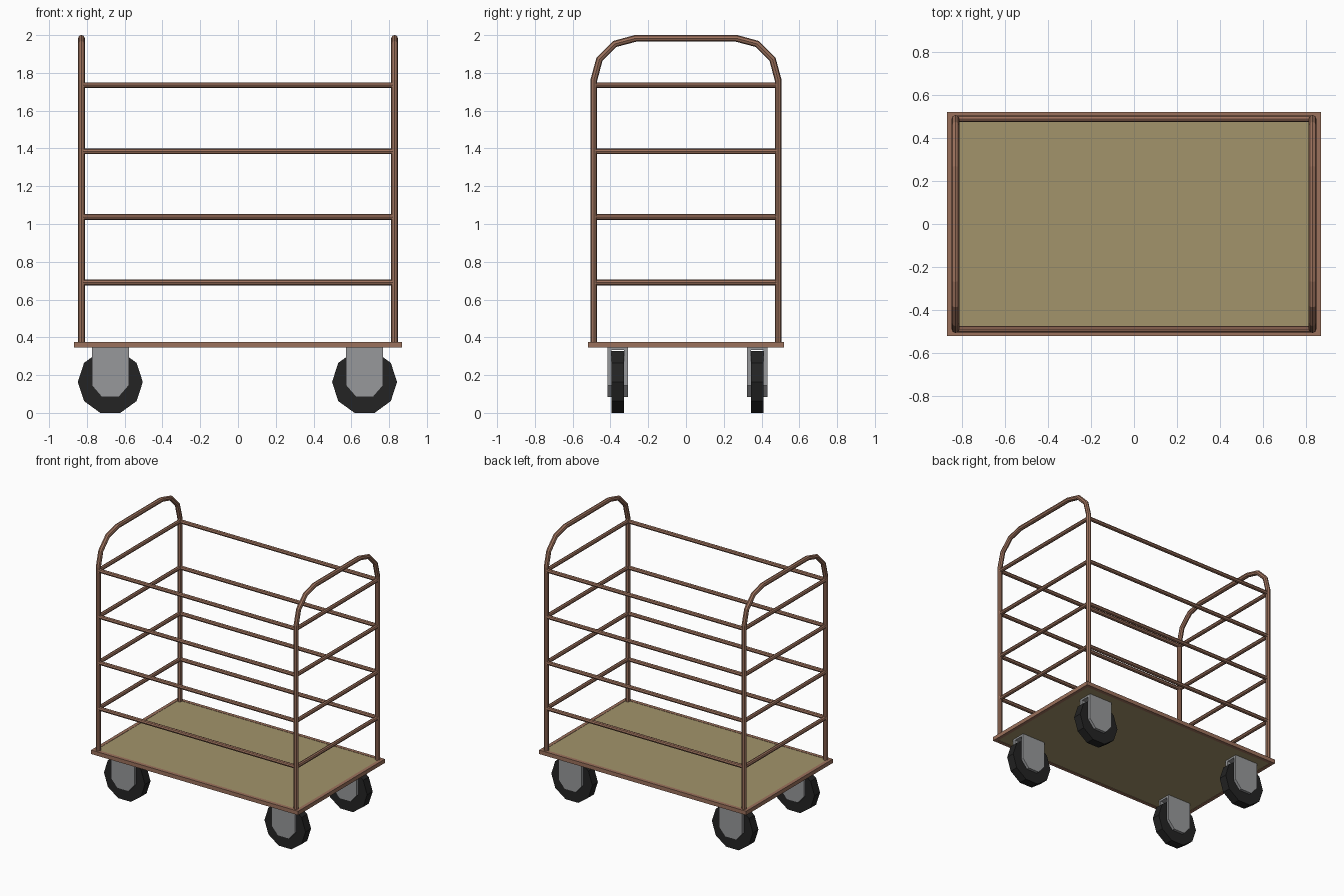
import bpy, bmesh, math
from mathutils import Matrix

if "Cube" in bpy.data.objects:
    bpy.data.objects.remove(bpy.data.objects["Cube"])


def material(name, rgb):
    m = bpy.data.materials.new(name)
    m.diffuse_color = (*rgb, 1)
    m.use_nodes = True
    m.node_tree.nodes["Principled BSDF"].inputs["Base Color"].default_value = m.diffuse_color
    return m


BROWN = material("brown_metal", (0.33, 0.165, 0.107))
TAN = material("tan_board", (0.36, 0.295, 0.145))
GREY = material("grey_metal", (0.31, 0.315, 0.325))
BLACK = material("black_rubber", (0.017, 0.017, 0.017))


def finish(name, bm, mat):
    bmesh.ops.recalc_face_normals(bm, faces=bm.faces)
    me = bpy.data.meshes.new(name)
    bm.to_mesh(me)
    bm.free()
    me.materials.append(mat)
    ob = bpy.data.objects.new(name, me)
    bpy.context.collection.objects.link(ob)
    return ob


def add_box(bm, x0, x1, y0, y1, z0, z1):
    m = Matrix.Translation(((x0 + x1) / 2, (y0 + y1) / 2, (z0 + z1) / 2))
    bmesh.ops.create_cube(bm, size=1, matrix=m @ Matrix.Diagonal((x1 - x0, y1 - y0, z1 - z0, 1)))


def add_prism(bm, profile, y0, y1):
    """Extrude an x-z outline along y."""
    f = bm.faces.new([bm.verts.new((x, y0, z)) for x, z in profile])
    ext = bmesh.ops.extrude_face_region(bm, geom=[f])
    verts = [v for v in ext["geom"] if isinstance(v, bmesh.types.BMVert)]
    bmesh.ops.translate(bm, vec=(0, y1 - y0, 0), verts=verts)


def tube(name, points, radius):
    """Flat-shaded eight-sided tube along a path, as a mesh."""
    cu = bpy.data.curves.new(name, "CURVE")
    cu.dimensions = "3D"
    cu.bevel_depth = radius
    cu.bevel_resolution = 2
    cu.use_fill_caps = True
    sp = cu.splines.new("POLY")
    sp.points.add(len(points) - 1)
    sp.use_smooth = False
    for p, co in zip(sp.points, points):
        p.co = (*co, 1)
    tmp = bpy.data.objects.new(name + "_path", cu)
    bm = bmesh.new()
    me = bpy.data.meshes.new_from_object(tmp)
    bm.from_mesh(me)
    bpy.data.objects.remove(tmp)
    for f in bm.faces:
        f.smooth = False
        f.material_index = 0
    return finish(name, bm, BROWN)


# Platform: brown edge frame with a tan board inside
W, D, E = 0.868, 0.519, 0.026
bm = bmesh.new()
for s in (-1, 1):
    add_box(bm, -W, W, *sorted((s * D, s * (D - E))), 0.345, 0.375)
    add_box(bm, *sorted((s * W, s * (W - E))), -D + E, D - E, 0.345, 0.375)
finish("platform_frame", bm, BROWN)
bm = bmesh.new()
add_box(bm, -W + E, W - E, -D + E, D - E, 0.348, 0.373)
finish("platform_board", bm, TAN)

# End hoops with rounded upper corners
PX, PY, R = 0.829, 0.488, 0.222
arc = [(PY - R + R * math.cos(math.radians(a)), 1.761 + R * math.sin(math.radians(a)))
       for a in (0, 30, 60, 90)]
half = [(PY, 0.36)] + arc
path = half + [(-y, z) for y, z in reversed(half)]
for side, s in (("left", -1), ("right", 1)):
    tube(side + "_hoop", [(s * PX, y, z) for y, z in path], 0.018)

# Horizontal rails on all four sides
for i, z in enumerate((0.69, 1.037, 1.385, 1.735)):
    for s, a, b in ((-1, "front", "left"), (1, "back", "right")):
        tube(f"{a}_rail_{i}", [(-PX, s * PY, z), (PX, s * PY, z)], 0.015)
        tube(f"{b}_rail_{i}", [(s * PX, -PY, z), (s * PX, PY, z)], 0.015)

# Castors: ten-sided wheels in grey forks
RW = 0.172
ZW = RW * math.cos(math.pi / 10)
for x in (-0.676, 0.67):
    for y in (-0.361, 0.377):
        tag = ("back" if y > 0 else "front") + ("_right" if x > 0 else "_left")
        bm = bmesh.new()
        add_prism(bm, [(x + RW * math.cos(k * math.pi / 5), ZW + RW * math.sin(k * math.pi / 5))
                       for k in range(10)], y - 0.033, y + 0.033)
        finish(tag + "_wheel", bm, BLACK)
        bm = bmesh.new()
        outline = [(-0.098, 0.346), (-0.098, 0.145), (-0.046, 0.085),
                   (0.046, 0.085), (0.098, 0.145), (0.098, 0.346)]
        for y0, y1 in ((-0.055, -0.034), (0.034, 0.055)):
            add_prism(bm, [(x + px, pz) for px, pz in outline], y + y0, y + y1)
        add_box(bm, x - 0.098, x + 0.098, y - 0.034, y + 0.034, 0.332, 0.346)
        finish(tag + "_fork", bm, GREY)
